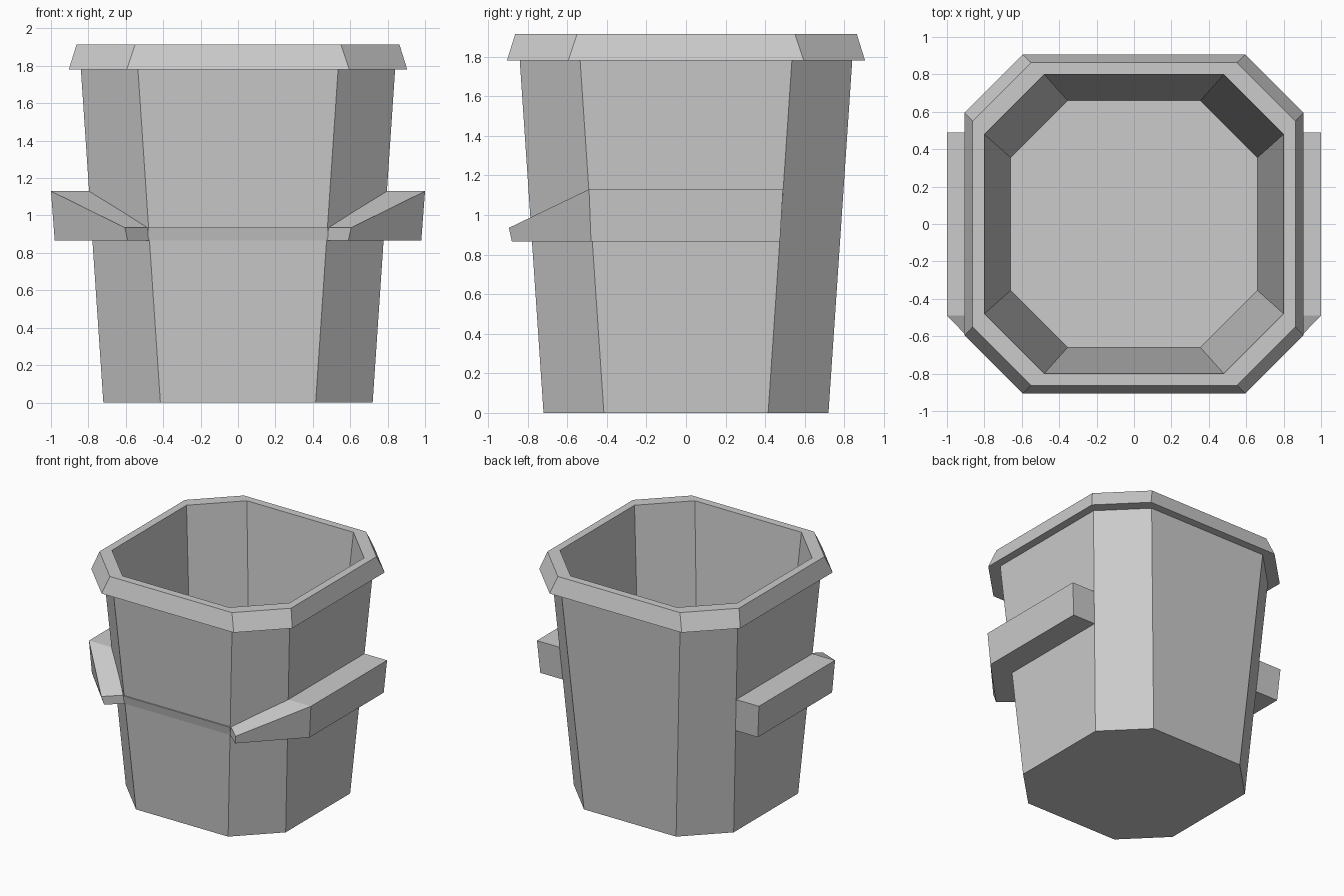
import bpy
import bmesh

cube = bpy.data.objects.get("Cube")
if cube:
    bpy.data.objects.remove(cube, do_unlink=True)

grey = bpy.data.materials.new("plain grey")
grey.use_nodes = True
colour = (0.6, 0.6, 0.6, 1)
grey.diffuse_color = colour
grey.node_tree.nodes["Principled BSDF"].inputs["Base Color"].default_value = colour


def octagon(half, corner, z):
    """Square of half-width `half` with its corners cut at `corner`."""
    h, c = half, corner
    return [(c, -h, z), (h, -c, z), (h, c, z), (c, h, z),
            (-c, h, z), (-h, c, z), (-h, -c, z), (-c, -h, z)]


def loft(name, rings):
    """Skin a row of matching rings and cap both ends."""
    bm = bmesh.new()
    loops = [[bm.verts.new(p) for p in ring] for ring in rings]
    n = len(loops[0])
    for a, b in zip(loops, loops[1:]):
        for i in range(n):
            j = (i + 1) % n
            bm.faces.new((a[i], a[j], b[j], b[i]))
    bm.faces.new(loops[0][::-1])
    bm.faces.new(loops[-1])
    bmesh.ops.recalc_face_normals(bm, faces=bm.faces)
    mesh = bpy.data.meshes.new(name)
    bm.to_mesh(mesh)
    bm.free()
    mesh.materials.append(grey)
    obj = bpy.data.objects.new(name, mesh)
    bpy.context.collection.objects.link(obj)
    return obj


# Tapered tub: outer wall, overhanging rim, inner wall and floor
loft("tub", [
    octagon(0.72, 0.415, 0),
    octagon(0.84, 0.535, 1.78),
    octagon(0.905, 0.595, 1.78),
    octagon(0.863, 0.55, 1.915),
    octagon(0.80, 0.48, 1.915),
    octagon(0.66, 0.355, 0.06),
])

# Side ledges: straight along the side, then tapering along the front corner
LOW, HIGH, TIP = 0.867, 1.13, 0.935
for side, sx in (("left", 1), ("right", -1)):
    rings = [
        [(0.775, 0.475, LOW), (0.98, 0.475, LOW), (1.0, 0.49, HIGH), (0.79, 0.49, HIGH)],
        [(0.775, -0.475, LOW), (0.98, -0.48, LOW), (1.0, -0.49, HIGH), (0.79, -0.49, HIGH)],
        [(0.474, -0.778, LOW), (0.59, -0.88, LOW), (0.605, -0.895, TIP), (0.485, -0.782, TIP)],
    ]
    loft(side + "_ledge", [[(x * sx, y, z) for x, y, z in r] for r in rings])

# Shallow sloping band joining the ledge tips across the front
loft("front_band", [
    [(x, -0.77, LOW), (x, -0.779, LOW), (x, -0.792, TIP), (x, -0.77, TIP)]
    for x in (-0.48, 0.48)
])
